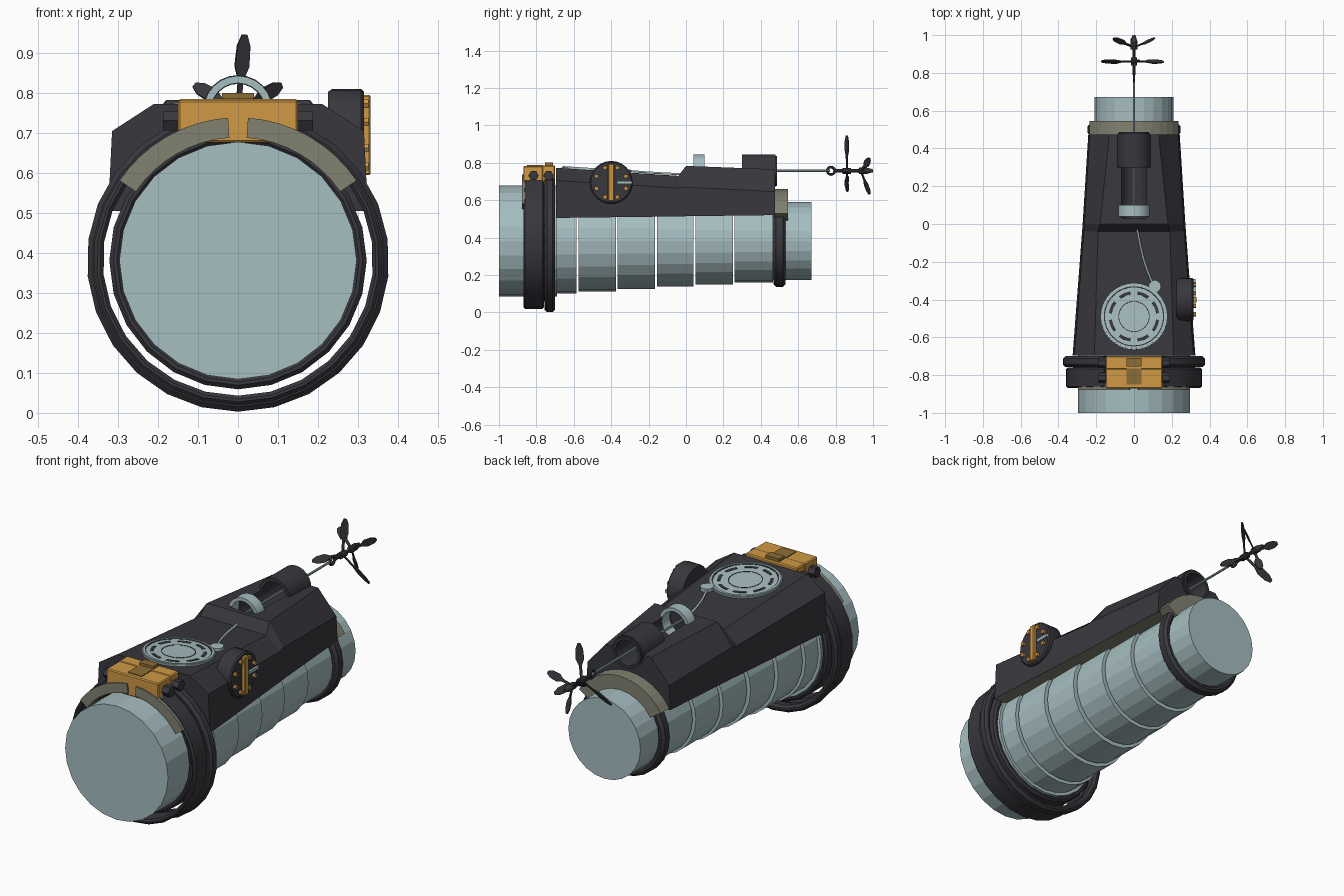
import bpy, bmesh, math
from mathutils import Matrix, Vector

if "Cube" in bpy.data.objects:
    bpy.data.objects.remove(bpy.data.objects["Cube"])


def material(name, rgb):
    m = bpy.data.materials.new(name)
    m.diffuse_color = (*rgb, 1)
    m.use_nodes = True
    m.node_tree.nodes["Principled BSDF"].inputs["Base Color"].default_value = m.diffuse_color
    return m


DARK = material("charcoal", (0.04, 0.038, 0.046))
TEAL = material("pale_teal", (0.38, 0.51, 0.53))
ORANGE = material("orange", (0.63, 0.32, 0.06))
OLIVE = material("olive_grey", (0.22, 0.22, 0.165))
BROWN = material("brown", (0.27, 0.15, 0.035))
CZ, SZ = 0.381, 0.757      # height of the body axis and of the shaft axis


def along_y(x=0, y=0, z=CZ):    # local z runs along world y, local y is up
    return Matrix(((1, 0, 0, x), (0, 0, 1, y), (0, 1, 0, z), (0, 0, 0, 1)))


def along_x(x, y, z):           # local z runs along world x, local y is up
    return Matrix(((0, 0, 1, x), (1, 0, 0, y), (0, 1, 0, z), (0, 0, 0, 1)))


def finish(name, bm, mat, smooth=False):
    bmesh.ops.recalc_face_normals(bm, faces=bm.faces)
    me = bpy.data.meshes.new(name)
    bm.to_mesh(me)
    bm.free()
    me.materials.append(mat)
    ob = bpy.data.objects.new(name, me)
    bpy.context.collection.objects.link(ob)
    if smooth:
        bpy.ops.object.select_all(action='DESELECT')
        ob.select_set(True)
        bpy.context.view_layer.objects.active = ob
        bpy.ops.object.shade_smooth_by_angle(angle=math.radians(40))
    return ob


def lathe(name, prof, mat, M, n=24, a0=0, a1=360, smooth=False):
    """Turn a closed (radius, height) profile around local z."""
    bm = bmesh.new()
    full = abs(a1 - a0) >= 360
    rows = []
    for i in range(n if full else n + 1):
        t = math.radians(a0 + (a1 - a0) * i / n)
        rows.append([bm.verts.new(M @ Vector((r * math.cos(t), r * math.sin(t), h))) for r, h in prof])
    k = len(prof)
    for i in range(n):
        a, b = rows[i], rows[(i + 1) % len(rows)]
        for j in range(k):
            bm.faces.new((a[j], a[(j + 1) % k], b[(j + 1) % k], b[j]))
    if not full:
        bm.faces.new(rows[0])
        bm.faces.new(rows[-1])
    bmesh.ops.remove_doubles(bm, verts=bm.verts, dist=1e-5)
    return finish(name, bm, mat, smooth)


def disc(name, r, h0, h1, mat, M, n=24, smooth=False):
    return lathe(name, [(0, h0), (r, h0), (r, h1), (0, h1)], mat, M, n, smooth=smooth)


def tube(name, r0, r1, h0, h1, mat, M, n=24, a0=0, a1=360, smooth=False):
    return lathe(name, [(r0, h0), (r1, h0), (r1, h1), (r0, h1)], mat, M, n, a0, a1, smooth)


def roll(name, r0, r1, h0, h1, mat, n=24, a0=0, a1=360):
    """Ring with rounded outer corners."""
    c = (r1 - r0) * 0.35
    prof = [(r0, h0 + c), (r0 + c, h0), (r1 - c, h0), (r1, h0 + c),
            (r1, h1 - c), (r1 - c, h1), (r0 + c, h1), (r0, h1 - c)]
    return lathe(name, prof, mat, along_y(), n, a0, a1, True)


def box(name, lo, hi, mat, bevel=0):
    bm = bmesh.new()
    bmesh.ops.create_cube(bm, size=1)
    for v in bm.verts:
        v.co = Vector([lo[i] + (hi[i] - lo[i]) * (v.co[i] + 0.5) for i in range(3)])
    if bevel:
        bmesh.ops.bevel(bm, geom=bm.edges, offset=bevel, segments=1, affect='EDGES')
    return finish(name, bm, mat)


# stepped tank body
disc("nose_drum", 0.297, -1.0, -0.69, TEAL, along_y())
edges = [-0.695, -0.58, -0.37, -0.16, 0.045, 0.255, 0.47]
for i, r in enumerate([0.281, 0.27, 0.257, 0.243, 0.232, 0.22]):
    disc("body_segment", r, edges[i] + 0.005, edges[i + 1] - 0.005, TEAL, along_y())
disc("tail_drum", 0.208, 0.46, 0.672, TEAL, along_y())

# front and rear rings
roll("front_ring_wide", 0.338, 0.362, -0.868, -0.76, DARK, 22, 64, -244)
roll("front_ring_narrow", 0.342, 0.378, -0.757, -0.70, DARK, 22, 64, -244)
roll("front_inner_ring", 0.293, 0.322, -0.83, -0.70, DARK)
roll("rear_ring", 0.205, 0.245, 0.468, 0.532, DARK)

# clamp straps
for a0, a1 in ((34, 86), (146, 94)):
    tube("front_strap", 0.308, 0.358, -0.878, -0.80, OLIVE, along_y(), 8, a0, a1)
tube("rear_strap", 0.205, 0.278, 0.472, 0.545, OLIVE, along_y(), 12, 32, 148)

# housing lofted through (y, bottom w, bottom z, shoulder w, shoulder z, top w, top z)
bm = bmesh.new()
rows = []
for y, wb, zb, ws, zs, wt, zt in ((-0.695, .325, .505, .315, .705, .21, .773),
                                  (-0.04, .275, .513, .266, .665, .19, .73),
                                  (0.0, .272, .514, .262, .67, .18, .783),
                                  (0.475, .242, .52, .235, .645, .13, .765)):
    half = [(wb, zb), (ws, zs), (wt, zt)]
    pts = half + [(-x, z) for x, z in reversed(half)]
    rows.append([bm.verts.new((x, y, z)) for x, z in pts])
for a, b in zip(rows, rows[1:]):
    for j in range(6):
        bm.faces.new((a[j], a[(j + 1) % 6], b[(j + 1) % 6], b[j]))
bm.faces.new(rows[0])
bm.faces.new(rows[-1])
housing = finish("housing", bm, DARK)
housing.data.materials.append(OLIVE)
# trough for the drive shaft
cutter = disc("trough_cutter", 0.069, 0.03, 0.6, DARK, along_y(z=SZ))
cutter.hide_render = True
mod = housing.modifiers.new("trough", 'BOOLEAN')
mod.operation, mod.solver, mod.object = 'DIFFERENCE', 'EXACT', cutter
bpy.context.view_layer.objects.active = housing
bpy.ops.object.modifier_apply(modifier="trough")
bpy.data.objects.remove(cutter)
for p in housing.data.polygons:
    p.material_index = 1 if p.normal.z < -0.9 and p.center.z < 0.53 else 0

# buckle block on the front rings
box("buckle_front", (-0.15, -0.87, 0.676), (0.15, -0.765, 0.783), ORANGE, 0.005)
box("buckle_rear", (-0.15, -0.77, 0.676), (0.15, -0.70, 0.785), ORANGE, 0.005)
box("buckle_tab", (-0.04, -0.755, 0.78), (0.04, -0.71, 0.80), BROWN)
box("buckle_patch", (-0.04, -0.85, 0.78), (0.04, -0.765, 0.787), BROWN)
for s in (-1, 1):
    for y in (-0.815, -0.735):
        disc("buckle_bolt", 0.028, -0.02, 0.02, DARK, along_x(s * 0.168, y, 0.731), 6)

# round hatch on the sloping deck
H = Matrix.Translation((0, -0.49, 0.759)) @ Matrix.Rotation(-0.065, 4, 'X')
disc("hatch", 0.175, -0.01, 0.008, TEAL, H, 32)
tube("hatch_rim", 0.16, 0.17, 0.0, 0.012, TEAL, H, 32)
tube("hatch_groove", 0.154, 0.16, 0.004, 0.0095, DARK, H, 32)
tube("hatch_inner_line", 0.079, 0.083, 0.004, 0.0095, DARK, H, 32)
for i in range(8):
    tube("hatch_slot", 0.118, 0.134, 0.004, 0.01, DARK, H, 4, i * 45 + 8, i * 45 + 37)
disc("cable_knob", 0.033, 0.72, 0.765, TEAL, Matrix.Translation((0.11, -0.33, 0)), 12, True)

# cable from the knob to the hump
cu = bpy.data.curves.new("cable", 'CURVE')
cu.dimensions = '3D'
cu.bevel_depth, cu.bevel_resolution, cu.resolution_u = 0.006, 1, 6
sp = cu.splines.new('BEZIER')
pts = [(0.10, -0.32, 0.757), (0.055, -0.2, 0.748), (0.015, -0.02, 0.738)]
sp.bezier_points.add(2)
for b, p in zip(sp.bezier_points, pts):
    b.co = p
    b.handle_left_type = b.handle_right_type = 'AUTO'
cu.materials.append(TEAL)
bpy.context.collection.objects.link(bpy.data.objects.new("cable", cu))

# side wheel with bolts and handles
wy, wz = -0.40, 0.695
lathe("side_wheel", [(0, 0.225), (0.108, 0.225), (0.115, 0.235), (0.115, 0.308), (0.108, 0.315), (0, 0.315)],
      DARK, along_x(0, wy, wz), 24, smooth=True)
box("wheel_bar", (0.31, wy - 0.016, wz - 0.1), (0.332, wy + 0.016, wz + 0.1), ORANGE, 0.004)
for i in range(8):
    t = math.radians(22.5 + i * 45)
    disc("wheel_bolt", 0.012, 0.31, 0.327, ORANGE,
         along_x(0, wy + 0.085 * math.cos(t), wz + 0.085 * math.sin(t)), 6)
box("wheel_pointer", (0.31, wy + 0.03, wz - 0.008), (0.325, wy + 0.11, wz + 0.008), TEAL)

# shaft guard, hoop and shaft
S = along_y(z=SZ)
tube("shaft_guard", 0.07, 0.088, 0.30, 0.478, DARK, S, 24, smooth=True)
tube("guard_lip", 0.066, 0.08, 0.47, 0.486, DARK, S, 24, smooth=True)
tube("shaft_hoop", 0.068, 0.086, 0.04, 0.10, TEAL, S, 24, smooth=True)
disc("drive_shaft", 0.006, 0.03, 0.77, TEAL, S, 8, True)
ring = [(0.02 + 0.007 * math.cos(i * math.pi / 3), 0.007 * math.sin(i * math.pi / 3)) for i in range(6)]
lathe("shaft_eye", ring, DARK, along_x(0, 0.775, SZ), 12, smooth=True)
disc("propeller_shaft", 0.009, 0.79, 0.98, DARK, S, 8, True)
disc("front_hub", 0.017, 0.838, 0.882, DARK, S, 10)
lathe("rear_hub", [(0, 0.92), (0.018, 0.925), (0.018, 0.965), (0.008, 1.0), (0, 1.0)], DARK, S, 10)


def blade(name, y, angle, length, sweep, pitch):
    """Thin paddle pointing up, swept back, then turned around the shaft."""
    bm = bmesh.new()
    outline = ((0.03, .006), (0.4, .007), (0.58, .02), (0.85, .018), (1.0, .007))
    R = Matrix.Translation((0, y, SZ)) @ Matrix.Rotation(math.radians(angle), 4, 'Y') \
        @ Matrix.Rotation(-sweep, 4, 'X') @ Matrix.Rotation(pitch, 4, 'Z')
    rows = [[bm.verts.new(R @ Vector((sx * w, sy * 0.003, f * length)))
             for sx, sy in ((-1, -1), (1, -1), (1, 1), (-1, 1))] for f, w in outline]
    for a, b in zip(rows, rows[1:]):
        for j in range(4):
            bm.faces.new((a[j], a[(j + 1) % 4], b[(j + 1) % 4], b[j]))
    bm.faces.new(rows[0])
    bm.faces.new(rows[-1])
    finish(name, bm, DARK)


# two three-bladed propellers
for i in range(3):
    blade("front_blade", 0.86, 5 + i * 120, 0.19, 0.0, 0.5)
    blade("rear_blade", 0.935, 60 + i * 120, 0.135, 0.36, 0.5)
